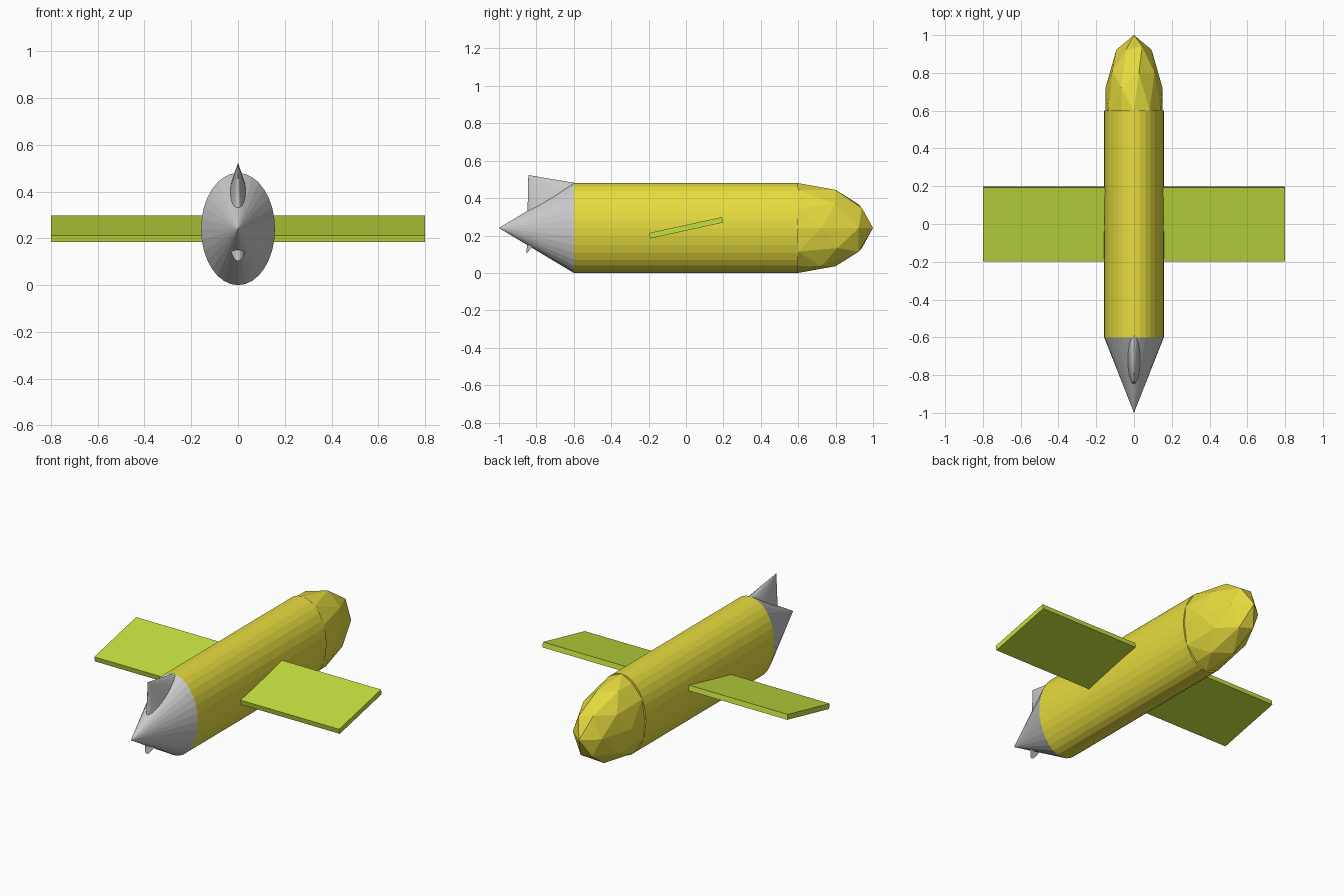
import bpy, bmesh
from math import sin, cos, pi, radians

if "Cube" in bpy.data.objects:
    bpy.data.objects.remove(bpy.data.objects["Cube"])

RX, RZ, CZ = 0.158, 0.24, 0.24   # fuselage half width, half height, centre height


def material(name, colour):
    m = bpy.data.materials.new(name)
    m.diffuse_color = (*colour, 1)
    m.use_nodes = True
    m.node_tree.nodes["Principled BSDF"].inputs["Base Color"].default_value = m.diffuse_color
    return m


def finish(name, scale=(1, 1, 1), mat=None):
    ob = bpy.context.object
    ob.name = name
    ob.scale = scale
    if mat:
        ob.data.materials.append(mat)
    return ob


yellow = material("yellow", (0.80, 0.72, 0.05))
green = material("green", (0.55, 0.74, 0.05))
lay = (radians(90), 0, 0)        # local z points to -y

# Fuselage: oval tube
bpy.ops.mesh.primitive_cylinder_add(vertices=32, radius=1, depth=1.2,
                                    location=(0, 0, CZ), rotation=lay)
finish("fuselage", (RX, RZ, 1), yellow)

# Faceted nose, half buried in the fuselage
bpy.ops.mesh.primitive_ico_sphere_add(subdivisions=2, radius=1, location=(0, 0.6, CZ))
finish("nose", (RX, 0.4, RZ), yellow)

# Tail cone
bpy.ops.mesh.primitive_cone_add(vertices=32, radius1=1, radius2=0, depth=0.4,
                                location=(0, -0.8, CZ), rotation=lay)
finish("tail_cone", (RX, RZ, 1))

# Wing: one tilted plank through the fuselage
bpy.ops.mesh.primitive_cube_add(size=1, location=(0, 0, CZ + 0.001),
                                rotation=(radians(12.3), 0, 0))
finish("wing", (1.6, 0.4, 0.03), green)

# Tail fin: slanted flattened cone, apex up at the rear
bm = bmesh.new()
ring = []
for i in range(32):
    a = 2 * pi * i / 32
    ring.append(bm.verts.new((0.049 * sin(a), -0.71 + 0.142 * cos(a), 0.29 + 0.187 * cos(a))))
apex = bm.verts.new((0, -0.843, 0.523))
bm.faces.new(ring)
for i in range(32):
    bm.faces.new((ring[i], apex, ring[(i + 1) % 32]))
bmesh.ops.recalc_face_normals(bm, faces=bm.faces)
mesh = bpy.data.meshes.new("tail_fin")
bm.to_mesh(mesh)
bm.free()
bpy.context.collection.objects.link(bpy.data.objects.new("tail_fin", mesh))
